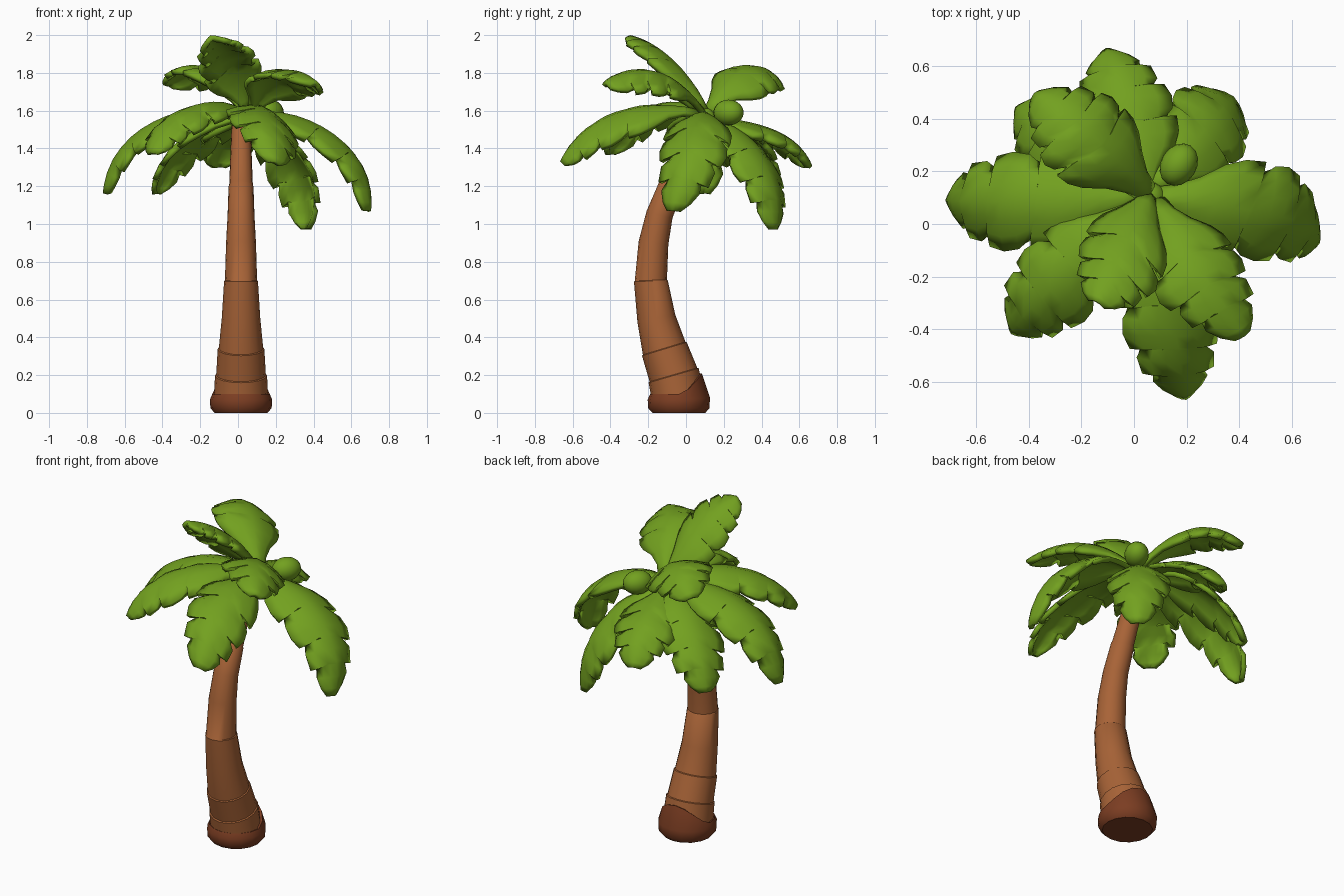
import bpy, bmesh, math
from mathutils import Vector

if "Cube" in bpy.data.objects:
    bpy.data.objects.remove(bpy.data.objects["Cube"])


def material(name, rgb):
    m = bpy.data.materials.new(name)
    m.diffuse_color = (*rgb, 1)
    m.use_nodes = True
    m.node_tree.nodes["Principled BSDF"].inputs["Base Color"].default_value = m.diffuse_color
    return m


GREEN = material("leaf green", (0.17, 0.355, 0.014))
BARK = material("bark brown", (0.39, 0.125, 0.038))
DARK = material("root brown", (0.20, 0.047, 0.016))


def finish(bm, name, mat, angle=40):
    bmesh.ops.recalc_face_normals(bm, faces=bm.faces)
    me = bpy.data.meshes.new(name)
    bm.to_mesh(me)
    bm.free()
    ob = bpy.data.objects.new(name, me)
    bpy.context.collection.objects.link(ob)
    me.materials.append(mat)
    bpy.ops.object.select_all(action='DESELECT')
    ob.select_set(True)
    bpy.context.view_layer.objects.active = ob
    bpy.ops.object.shade_smooth_by_angle(angle=math.radians(angle))
    return ob


def skin(rings, name, mat):
    """Join closed rings of points into a capped tube."""
    bm = bmesh.new()
    vs = [[bm.verts.new(p) for p in r] for r in rings]
    n = len(vs[0])
    for a, b in zip(vs, vs[1:]):
        for i in range(n):
            j = (i + 1) % n
            bm.faces.new((a[i], a[j], b[j], b[i]))
    bm.faces.new(vs[0][::-1])
    bm.faces.new(vs[-1])
    return finish(bm, name, mat)


SIDES = 16
ANGLES = [2 * math.pi * i / SIDES for i in range(SIDES)]

# Trunk: curved, tapered, with small lips at the bark seams (y, z, radius, lip)
path = [(-.03, .03, .145, 0), (-.045, .1, .142, 0), (-.066, .2, .134, 1),
        (-.115, .34, .12, 1), (-.157, .5, .102, 0), (-.186, .7, .087, 1),
        (-.172, .9, .079, 0), (-.14, 1.05, .071, 0), (-.08, 1.2, .064, 1),
        (.0, 1.38, .056, 0), (.08, 1.57, .048, 0)]
rings = []
for i, (y, z, r, lip) in enumerate(path):
    a, b = path[max(i - 1, 0)], path[min(i + 1, len(path) - 1)]
    t = Vector((0, b[0] - a[0], b[1] - a[1])).normalized()
    if i < 2:
        t = Vector((0, 0, 1))
    v = t.cross(Vector((1, 0, 0)))
    for dz, k in (((-.002, 1.03), (.002, .98)) if lip else ((0, 1),)):
        c = Vector((.016, y, z)) + t * dz
        rings.append([c + Vector((1, 0, 0)) * math.cos(q) * r * k
                      + v * math.sin(q) * r * k for q in ANGLES])
skin(rings, "trunk", BARK)

# Root collar: rounded base that climbs higher at the back
rings = []
for z, r, rise, shift in ((0, .14, 0, 0), (.025, .162, 0, 0), (.07, .165, .01, 0),
                          (.1, .152, .11, -.03), (.09, .12, .11, -.03)):
    ring = []
    for q in ANGLES:
        back = max(0, math.sin(q)) ** 1.5
        ring.append((.016 + r * math.cos(q), -.038 + r * math.sin(q) + shift * back,
                     z + rise * back))
    rings.append(ring)
skin(rings, "root_collar", DARK)

# Leaf outline: position along the midrib, half width, forward sweep of the edge (barbs)
OUTLINE = [(0, .035, 0), (.1, .05, 0), (.2, .09, 0), (.3, .148, 0), (.38, .176, .01),
           (.45, .182, .035), (.465, .135, -.005), (.54, .172, .0), (.61, .182, .01),
           (.665, .165, .035), (.68, .12, -.005), (.75, .145, .0), (.82, .135, .03),
           (.835, .098, -.005), (.9, .1, 0), (.96, .07, 0), (1, .03, 0)]
ACROSS = [-1, -.7, -.35, 0, .35, .7, 1]


def through(p, t):
    """Cubic passing through four points at t = 0, 1/3, 2/3, 1."""
    u = 3 * t
    return (p[0] * (-(u - 1) * (u - 2) * (u - 3) / 6) + p[1] * (u * (u - 2) * (u - 3) / 2)
            + p[2] * (-u * (u - 1) * (u - 3) / 2) + p[3] * (u * (u - 1) * (u - 2) / 6))


def leaf(name, pts, scale=1.0, roll=0.0):
    p = [Vector(q) for q in pts]
    plan = p[3] - p[0]
    flat = Vector((-plan.y, plan.x, 0)).normalized()
    bm = bmesh.new()
    rows = []
    for t, w, sweep in OUTLINE:
        row = []
        side = (flat + Vector((0, 0, roll * min(1, t * 3)))).normalized()
        for s in ACROSS:
            # the two edges are notched at slightly different places
            tt = min(1, max(0, t + .03 * s * math.sin(math.pi * t) + sweep * s * s))
            c = through(p, tt)
            tan = (through(p, tt + .01) - through(p, tt - .01)).normalized()
            n = tan.cross(side).normalized()
            ww = w * scale
            row.append(bm.verts.new(c + side * s * ww - n * ww * .34 * s * s
                                    + n * .012 * (1 - abs(s))))
        rows.append(row)
    for a, b in zip(rows, rows[1:]):
        for i in range(len(ACROSS) - 1):
            bm.faces.new((a[i], b[i], b[i + 1], a[i + 1]))
    ob = finish(bm, name, GREEN, 50)
    mod = ob.modifiers.new("thickness", 'SOLIDIFY')
    mod.thickness = .028
    mod.offset = 0
    return ob


# Crown of ten leaves
leaf("leaf_left", [(.03, .1, 1.56), (-.25, .085, 1.58), (-.54, .085, 1.45), (-.69, .09, 1.16)])
leaf("leaf_right", [(.07, .1, 1.56), (.33, .07, 1.54), (.585, .02, 1.37), (.68, -.065, 1.07)])
leaf("leaf_front_left", [(.02, .08, 1.58), (-.15, -.1, 1.62), (-.34, -.27, 1.545), (-.45, -.4, 1.37)], .94)
leaf("leaf_front", [(.08, .06, 1.58), (.12, -.2, 1.6), (.16, -.46, 1.515), (.19, -.645, 1.32)], 1, -.3)
leaf("leaf_front_high", [(.06, .1, 1.59), (.0, -.02, 1.78), (-.07, -.16, 1.91), (-.14, -.3, 1.975)], .92, .3)
leaf("leaf_front_right_high", [(.08, .08, 1.59), (.17, -.07, 1.74), (.28, -.23, 1.79), (.41, -.42, 1.73)], .97, -.3)
leaf("leaf_back_left_high", [(.05, .12, 1.59), (-.08, .25, 1.76), (-.22, .38, 1.81), (-.37, .48, 1.73)], 1, .3)
leaf("leaf_back", [(.04, .13, 1.55), (.0, .3, 1.52), (-.05, .5, 1.455), (-.1, .645, 1.3)], .97)
leaf("leaf_back_right", [(.07, .13, 1.54), (.21, .29, 1.45), (.325, .425, 1.25), (.36, .46, .975)], .94)
leaf("leaf_back_left", [(.03, .12, 1.55), (-.14, .24, 1.52), (-.32, .36, 1.38), (-.43, .43, 1.16)], .97)


# Crown heart and the round bud at the back
def blob(name, loc, r, stretch, yaw):
    bm = bmesh.new()
    bmesh.ops.create_uvsphere(bm, u_segments=16, v_segments=10, radius=r)
    ob = finish(bm, name, GREEN, 60)
    ob.location = loc
    ob.scale = (stretch, 1, 1)
    ob.rotation_euler = (0, 0, yaw)


blob("crown_heart", (.06, .1, 1.555), .06, 1, 0)
blob("bud", (.17, .225, 1.59), .068, 1.25, math.radians(58))
